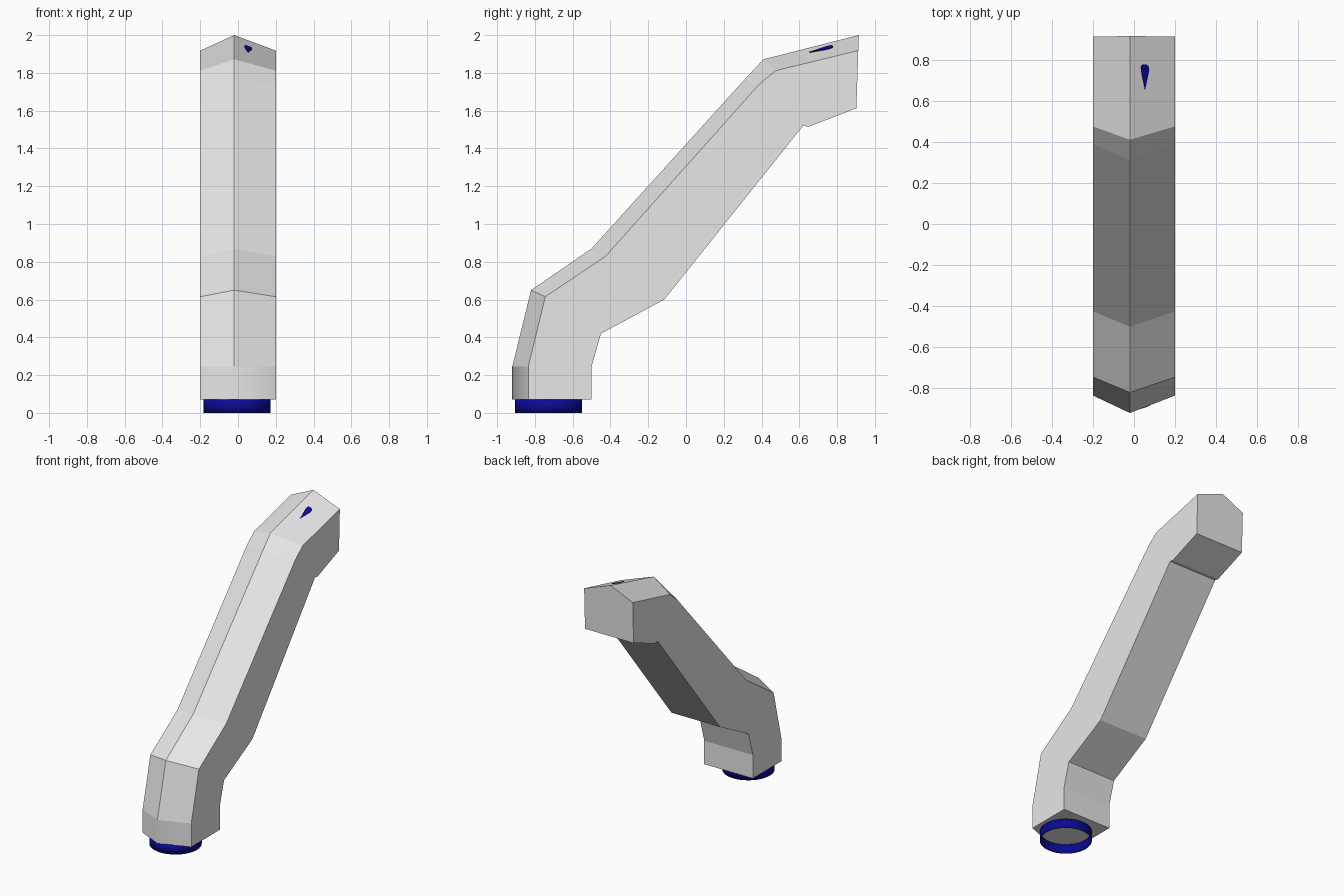
import bpy
import bmesh
from mathutils import Vector

default = bpy.data.objects.get("Cube")
if default:
    bpy.data.objects.remove(default, do_unlink=True)


def material(name, color):
    mat = bpy.data.materials.new(name)
    mat.use_nodes = True
    mat.diffuse_color = color
    mat.node_tree.nodes["Principled BSDF"].inputs["Base Color"].default_value = color
    return mat


def finish(bm, name, mat):
    bmesh.ops.recalc_face_normals(bm, faces=bm.faces)
    mesh = bpy.data.meshes.new(name)
    bm.to_mesh(mesh)
    bm.free()
    mesh.materials.append(mat)
    obj = bpy.data.objects.new(name, mesh)
    bpy.context.collection.objects.link(obj)
    return obj


light_grey = material("light grey", (0.8, 0.8, 0.8, 1))
navy_blue = material("navy blue", (0.003, 0.003, 0.3, 1))

HALF, RIDGE_X = 0.2, -0.02

# Bent duct: each station gives (y, z) of the ridge, the shoulders and the back
stations = [
    ((-0.92, 0.07), (-0.835, 0.07), (-0.5, 0.07)),
    ((-0.92, 0.245), (-0.835, 0.245), (-0.5, 0.245)),
    ((-0.82, 0.65), (-0.745, 0.615), (-0.45, 0.42)),
    ((-0.5, 0.87), (-0.425, 0.83), (-0.115, 0.6)),
    ((0.31, 1.765), (0.39, 1.742), (0.62, 1.52)),
    ((0.41, 1.872), (0.475, 1.812), (0.65, 1.515)),
    ((0.915, 2.0), (0.912, 1.918), (0.902, 1.613)),
]
bm = bmesh.new()
rings = []
for ridge, shoulder, back in stations:
    outline = [(RIDGE_X, *ridge), (HALF, *shoulder), (HALF, *back),
               (-HALF, *back), (-HALF, *shoulder)]
    rings.append([bm.verts.new(p) for p in outline])
for row, (low, high) in enumerate(zip(rings, rings[1:])):
    for i in range(5):
        j = (i + 1) % 5
        face = bm.faces.new((low[i], low[j], high[j], high[i]))
        # The front of the foot is softly rounded
        face.smooth = row == 0 and i in (0, 4)
bm.faces.new(rings[0])
bm.faces.new(rings[-1])
finish(bm, "bent_duct", light_grey)

# Open connector ring under the foot
bm = bmesh.new()
bmesh.ops.create_cone(bm, cap_ends=False, segments=40, radius1=0.177,
                      radius2=0.177, depth=0.072)
bmesh.ops.translate(bm, verts=bm.verts, vec=(-0.005, -0.727, 0.036))
for face in bm.faces:
    face.smooth = True
ring = finish(bm, "connector_ring", navy_blue)
wall = ring.modifiers.new("wall", "SOLIDIFY")
wall.thickness = 0.004

# Teardrop marker lying on the sloping top
a = Vector((RIDGE_X, *stations[-2][0]))
b = Vector((RIDGE_X, *stations[-1][0]))
c = Vector((HALF, *stations[-1][1]))
normal = (b - a).cross(c - a)
if normal.z < 0:
    normal.negate()
normal.normalize()
drop = [(0, 0.655), (0.02, 0.75), (0.018, 0.768), (0.009, 0.777)]
drop += [(-x, y) for x, y in reversed(drop[1:])]
bm = bmesh.new()
verts = []
for dx, y in drop:
    x = 0.053 + dx
    z = a.z - (normal.x * (x - a.x) + normal.y * (y - a.y)) / normal.z
    verts.append(bm.verts.new(Vector((x, y, z)) + normal * 0.005))
top = bm.faces.new(verts)
extruded = bmesh.ops.extrude_face_region(bm, geom=[top], use_keep_orig=True)
base = [g for g in extruded["geom"] if isinstance(g, bmesh.types.BMVert)]
bmesh.ops.translate(bm, verts=base, vec=normal * -0.007)
finish(bm, "teardrop_marker", navy_blue)
